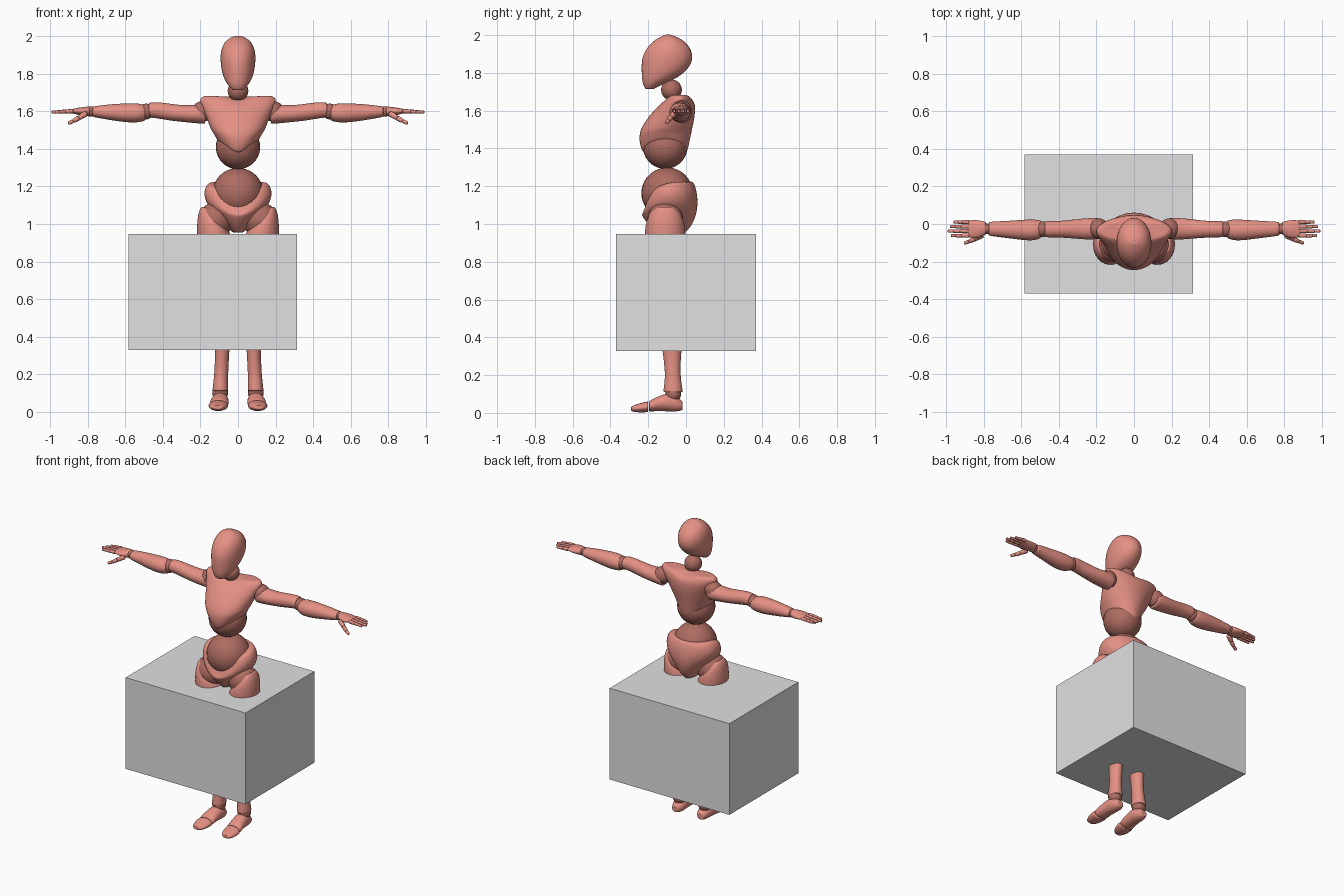
import bpy
import bmesh
import math
from mathutils import Matrix, Vector

default_cube = bpy.data.objects.get("Cube")
if default_cube:
    bpy.data.objects.remove(default_cube, do_unlink=True)


def make_material(name, colour):
    mat = bpy.data.materials.new(name)
    mat.use_nodes = True
    mat.diffuse_color = (*colour, 1)
    mat.node_tree.nodes["Principled BSDF"].inputs["Base Color"].default_value = (*colour, 1)
    return mat


SKIN = make_material("salmon", (0.78, 0.28, 0.23))
JOINT = make_material("dark salmon", (0.42, 0.15, 0.12))
GREY = make_material("light grey", (0.75, 0.75, 0.75))


def finish(name, bm, mat, smooth=True, subdivisions=0):
    """Turn a bmesh into a named object with one colour."""
    bmesh.ops.recalc_face_normals(bm, faces=bm.faces[:])
    for face in bm.faces:
        face.smooth = smooth
    mesh = bpy.data.meshes.new(name)
    bm.to_mesh(mesh)
    bm.free()
    mesh.materials.append(mat)
    obj = bpy.data.objects.new(name, mesh)
    bpy.context.collection.objects.link(obj)
    if subdivisions:
        mod = obj.modifiers.new("Smooth", "SUBSURF")
        mod.levels = mod.render_levels = subdivisions
    return obj


def loft(name, axis, rings, mat=SKIN, side=1, warp=None, count=16):
    """Skin ellipses given as (position, low u, high u, low v, high v) along an axis."""
    bm = bmesh.new()
    # a slightly smaller ring at each end keeps the rims crisp
    sections = [(rings[0], 0.88)] + [(r, 1) for r in rings] + [(rings[-1], 0.88)]
    loops = []
    for (pos, u0, u1, v0, v1), scale in sections:
        loop = []
        for i in range(count):
            a = math.tau * i / count
            p = [(u0 + u1) / 2 + scale * (u1 - u0) / 2 * math.cos(a),
                 (v0 + v1) / 2 + scale * (v1 - v0) / 2 * math.sin(a)]
            p.insert(axis, pos)
            if warp:
                p = warp(*p)
            loop.append(bm.verts.new((p[0] * side, p[1], p[2])))
        loops.append(loop)
    for a, b in zip(loops, loops[1:]):
        for i in range(count):
            j = (i + 1) % count
            bm.faces.new((a[i], a[j], b[j], b[i]))
    bm.faces.new(loops[0])
    bm.faces.new(loops[-1])
    return finish(name, bm, mat, subdivisions=2)


def ball(name, centre, radius, mat=JOINT, side=1):
    bm = bmesh.new()
    bmesh.ops.create_uvsphere(bm, u_segments=32, v_segments=20, radius=radius)
    bmesh.ops.translate(bm, verts=bm.verts[:], vec=(centre[0] * side, centre[1], centre[2]))
    return finish(name, bm, mat)


def segment(name, start, end, r1, r2, side):
    """A tapered finger bone with rounded ends."""
    mirror = Vector((side, 1, 1))
    p, q = Vector(start) * mirror, Vector(end) * mirror
    bm = bmesh.new()
    place = Matrix.Translation((p + q) / 2) @ (q - p).to_track_quat("Z", "Y").to_matrix().to_4x4()
    bmesh.ops.create_cone(bm, cap_ends=True, segments=10, radius1=r1, radius2=r2,
                          depth=(q - p).length, matrix=place)
    rims = [e for e in bm.edges if any(len(f.verts) > 4 for f in e.link_faces)]
    bmesh.ops.bevel(bm, geom=rims, offset=r2 * 0.5, segments=3, affect="EDGES", profile=0.5)
    return finish(name, bm, SKIN)


def clamp(t):
    return max(0, min(1, t))


# Head and neck
loft("head", 2, [
    (1.715, -.03, .03, -.215, -.17), (1.74, -.055, .055, -.23, -.12),
    (1.775, -.077, .077, -.236, -.04), (1.82, -.09, .09, -.238, .015),
    (1.87, -.096, .096, -.238, .04), (1.92, -.095, .095, -.22, .033),
    (1.965, -.078, .078, -.18, 0), (1.99, -.05, .05, -.14, -.045),
    (2.002, -.02, .02, -.11, -.08)])
ball("neck", (0, -.077, 1.71), .055)


# Chest shell, arched over the abdomen at both sides
def arch_chest(x, y, z):
    z += clamp((1.51 - z) / .12) * .085 * min(1, abs(x) / .12)
    z -= clamp((z - 1.63) / .05) * .025 * (1 - clamp(abs(x) / .1))
    return x, y, z


loft("chest", 2, [
    (1.37, -.115, .115, -.235, .01), (1.43, -.135, .135, -.252, .022),
    (1.5, -.15, .15, -.248, .035), (1.57, -.172, .172, -.2, .05),
    (1.63, -.2, .2, -.145, .052), (1.665, -.212, .212, -.115, .04),
    (1.683, -.19, .19, -.095, .025)], warp=arch_chest)
ball("abdomen", (0, -.11, 1.41), .118)
ball("waist", (0, -.1, 1.163), .136)


# Pelvis shell, dipping low at the front
def dip_pelvis(x, y, z):
    dip = clamp((-.06 - y) / .16) * (1 - clamp(abs(x) / .2))
    return x, y, z - .13 * dip * clamp((z - 1.03) / .15)


loft("pelvis", 2, [
    (.955, -.03, .03, -.16, .0), (1.0, -.075, .075, -.205, .04),
    (1.06, -.125, .125, -.232, .06), (1.11, -.172, .172, -.238, .066),
    (1.16, -.187, .187, -.23, .062), (1.2, -.178, .178, -.22, .052),
    (1.225, -.16, .16, -.21, .04)], warp=dip_pelvis)


# Outer side of the thigh rises higher than the inner side
def slope_thigh(x, y, z):
    return x, y, z - .6 * max(0, .18 - x) * clamp((z - .85) / .2)


for label, side in (("left", 1), ("right", -1)):
    # Legs
    ball(label + "_hip", (.12, -.11, 1.02), .095, side=side)
    loft(label + "_thigh", 2, [
        (.54, .04, .14, -.15, -.04), (.62, .035, .152, -.17, -.035),
        (.76, .025, .19, -.2, -.015), (.92, .022, .223, -.222, 0),
        (1.02, .035, .22, -.22, 0), (1.07, .075, .21, -.195, -.025),
        (1.092, .12, .195, -.16, -.06)], side=side, warp=slope_thigh)
    ball(label + "_knee", (.09, -.09, .52), .05, side=side)
    loft(label + "_shin", 2, [
        (.11, .05, .138, -.122, -.015), (.15, .052, .133, -.116, -.022),
        (.21, .052, .126, -.11, -.03), (.33, .045, .122, -.125, -.025),
        (.42, .038, .135, -.14, -.01), (.5, .04, .14, -.145, -.035)], side=side)
    ball(label + "_ankle", (.095, -.068, .1), .042, side=side)
    loft(label + "_foot", 1, [
        (-.018, .07, .118, .015, .06), (-.045, .052, .135, .006, .085),
        (-.09, .048, .142, .006, .108), (-.14, .05, .148, .01, .092),
        (-.195, .05, .156, .006, .064)], side=side)
    loft(label + "_toes", 1, [
        (-.2, .05, .158, .003, .062), (-.235, .054, .158, .002, .054),
        (-.27, .066, .15, .003, .044), (-.29, .085, .135, .01, .034)], side=side)

    # Arms
    ball(label + "_shoulder", (.19, -.025, 1.6), .055, side=side)
    loft(label + "_upper_arm", 0, [
        (.175, -.075, .03, 1.533, 1.625), (.21, -.086, .035, 1.535, 1.64),
        (.28, -.082, .03, 1.542, 1.632), (.36, -.075, .02, 1.55, 1.642),
        (.43, -.072, .015, 1.563, 1.652), (.475, -.072, .018, 1.567, 1.648)], side=side)
    ball(label + "_elbow", (.49, -.028, 1.6), .042, side=side)
    loft(label + "_forearm", 0, [
        (.495, -.075, .02, 1.55, 1.635), (.53, -.09, .026, 1.54, 1.645),
        (.59, -.088, .024, 1.54, 1.645), (.68, -.075, .017, 1.553, 1.64),
        (.775, -.064, .013, 1.57, 1.628)], side=side)
    ball(label + "_wrist", (.785, -.026, 1.6), .028, side=side)

    # Hands
    loft(label + "_palm", 0, [
        (.79, -.058, .012, 1.575, 1.628), (.83, -.078, .022, 1.577, 1.624),
        (.865, -.076, .022, 1.585, 1.618), (.885, -.07, .018, 1.59, 1.613)], side=side)
    for number, reach in enumerate((.96, .98, .992, .975)):
        y = .01 - .024 * number
        knots = [.88 + (reach - .88) * t for t in (0, .42, .74, 1)]
        for i in range(3):
            segment(f"{label}_finger_{number + 1}_{i + 1}",
                    (knots[i] - .002, y, 1.602 - .002 * i),
                    (knots[i + 1] + .002, y, 1.6 - .002 * i),
                    .0115 - .0012 * i, .0105 - .0012 * i, side)
    thumb = [(.81, -.06, 1.59), (.85, -.08, 1.565), (.88, -.093, 1.548), (.905, -.103, 1.537)]
    for i in range(3):
        segment(f"{label}_thumb_{i + 1}", thumb[i], thumb[i + 1],
                .017 - .003 * i, .013 - .002 * i, side)

# Large plain block around the legs
block = bmesh.new()
bmesh.ops.create_cube(block, size=1)
bmesh.ops.scale(block, verts=block.verts[:], vec=(.9, .74, .62))
bmesh.ops.translate(block, verts=block.verts[:], vec=(-.135, 0, .637))
finish("block", block, GREY, smooth=False)
